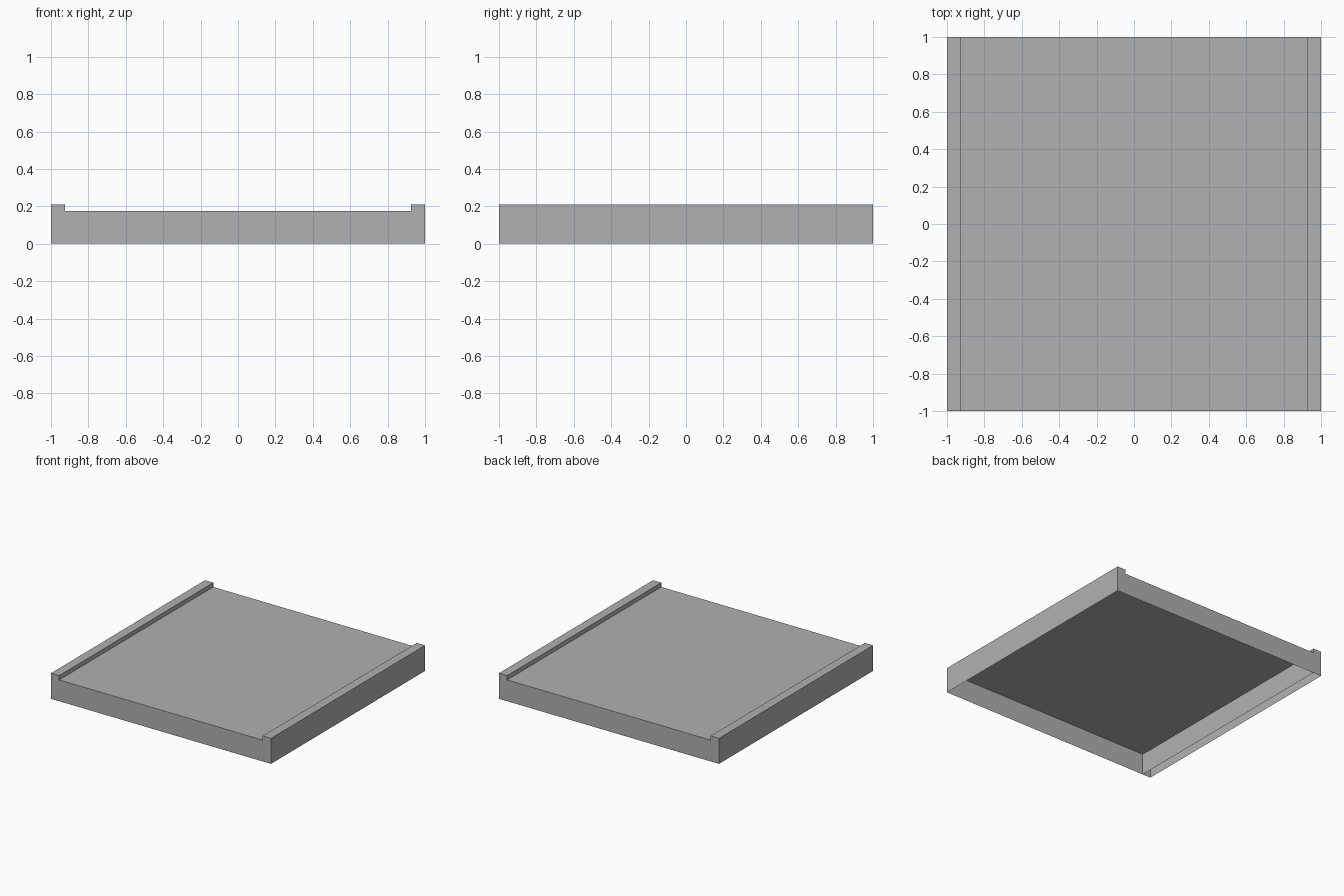
import bpy
import bmesh

if "Cube" in bpy.data.objects:
    bpy.data.objects.remove(bpy.data.objects["Cube"])

OUT, IN = 1.0, 0.925       # outer half width, inner edge of the rails
DECK, RAIL = 0.175, 0.21   # deck and rail heights

grey = bpy.data.materials.new("dark_grey")
grey.diffuse_color = (0.44, 0.44, 0.44, 1)
grey.use_nodes = True
grey.node_tree.nodes["Principled BSDF"].inputs["Base Color"].default_value = grey.diffuse_color


def make_object(name, verts, faces):
    mesh = bpy.data.meshes.new(name)
    mesh.from_pydata(verts, [], faces)
    mesh.materials.append(grey)
    obj = bpy.data.objects.new(name, mesh)
    bpy.context.collection.objects.link(obj)
    return obj


# Tray shell: stepped profile swept front to back
profile = [(OUT, 0), (OUT, RAIL), (IN, RAIL), (IN, DECK)]
profile += [(-x, z) for x, z in reversed(profile)]
n = len(profile)
verts = [(x, y, z) for y in (-1, 1) for x, z in profile]
sides = [(i, (i + 1) % n, (i + 1) % n + n, i + n) for i in range(n)]
caps = [tuple(range(n)), tuple(range(n, 2 * n))]
tray = make_object("tray_shell", verts, sides + caps)

# Face everything outwards, then remove the bottom to leave it open underneath
bm = bmesh.new()
bm.from_mesh(tray.data)
bmesh.ops.recalc_face_normals(bm, faces=bm.faces)
bottom = [f for f in bm.faces if all(v.co.z < 0.001 for v in f.verts)]
bmesh.ops.delete(bm, geom=bottom, context='FACES_ONLY')
bm.to_mesh(tray.data)
bm.free()

# Inner wall of the left rail, visible from the open underside
make_object("left_rail_inner_wall",
            [(-IN, -1, 0), (-IN, 1, 0), (-IN, 1, DECK), (-IN, -1, DECK)],
            [(0, 1, 2, 3)])
